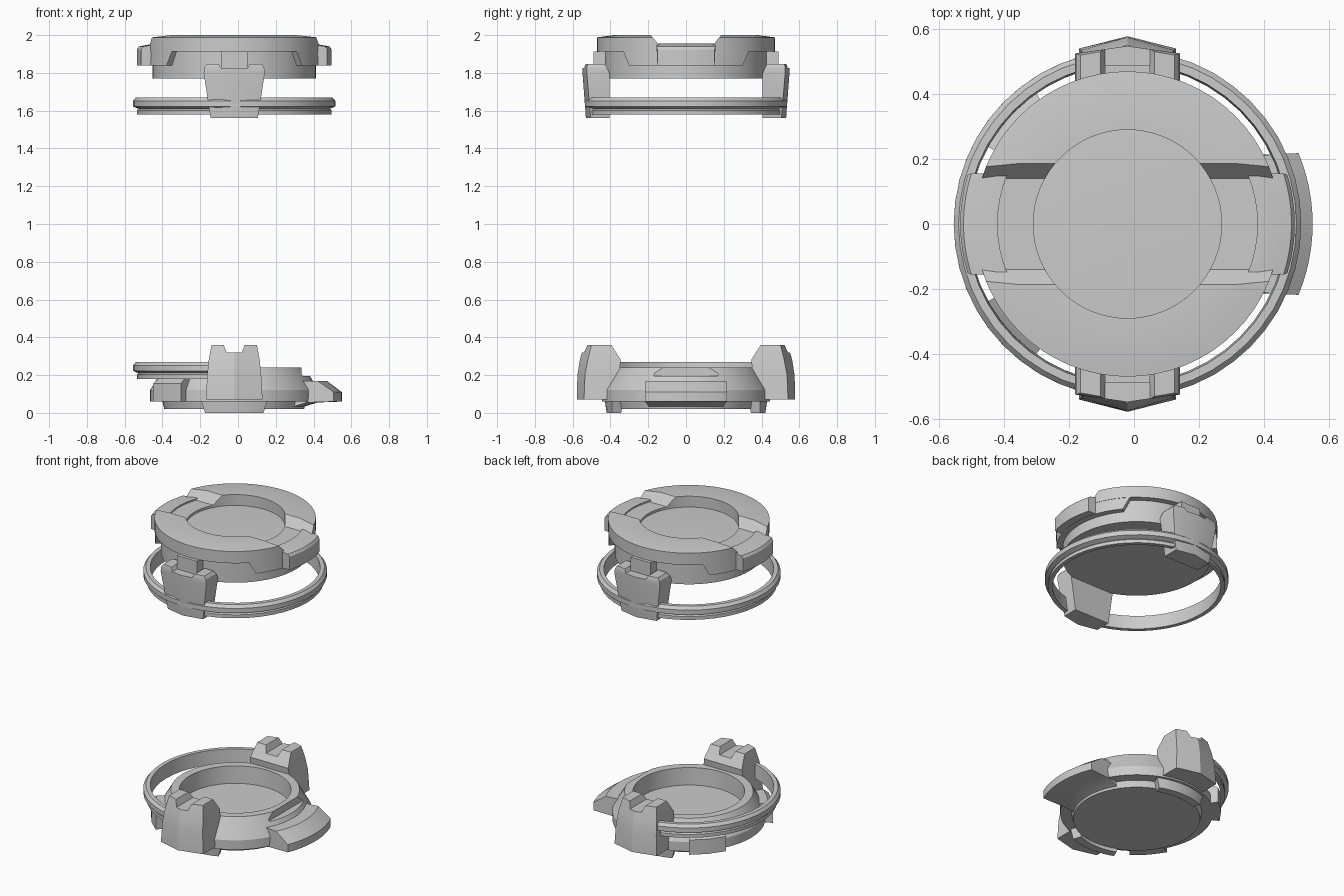
import bpy, bmesh
from math import radians, sin, cos

cube = bpy.data.objects.get("Cube")
if cube:
    bpy.data.objects.remove(cube, do_unlink=True)

AXIS_X = -0.02  # the round parts share this axis

metal = bpy.data.materials.new("plain_grey")
metal.use_nodes = True
metal.diffuse_color = (0.6, 0.6, 0.6, 1)
metal.node_tree.nodes["Principled BSDF"].inputs["Base Color"].default_value = (0.6, 0.6, 0.6, 1)
parts = []


def finish(name, bm):
    bmesh.ops.remove_doubles(bm, verts=bm.verts, dist=1e-5)
    bmesh.ops.recalc_face_normals(bm, faces=bm.faces)
    mesh = bpy.data.meshes.new(name)
    bm.to_mesh(mesh)
    bm.free()
    mesh.materials.append(metal)
    obj = bpy.data.objects.new(name, mesh)
    obj.location.x = AXIS_X
    bpy.context.collection.objects.link(obj)
    parts.append(obj)
    return obj


def skin(name, loops, closed):
    """Join equal vertex loops into a solid; cap the ends if it is not closed."""
    bm = bmesh.new()
    rows = [[bm.verts.new(p) for p in loop] for loop in loops]
    count = len(rows[0])
    pairs = list(zip(rows, rows[1:]))
    if closed:
        pairs.append((rows[-1], rows[0]))
    else:
        bm.faces.new(rows[0])
        bm.faces.new(rows[-1])
    for a, b in pairs:
        for i in range(count):
            j = (i + 1) % count
            bm.faces.new((a[i], a[j], b[j], b[i]))
    return finish(name, bm)


def arc(name, profile, middle=0, half=180, steps=64):
    """Sweep (radius, z, optional angle factor) around the axis."""
    closed = half == 180
    loops = []
    for s in range(steps if closed else steps + 1):
        t = 2 * s / steps - 1
        loop = []
        for r, z, *k in profile:
            a = radians(middle + t * half * (k[0] if k else 1))
            loop.append((r * cos(a), r * sin(a), z))
        loops.append(loop)
    return skin(name, loops, closed)


def column(name, side, levels):
    """Stack plans with a pointed outer face: z, half width, inner, edge, tip."""
    loops = []
    for z, w, inner, edge, tip in levels:
        plan = [(-w, inner), (-w, edge), (0, tip), (w, edge), (w, inner)]
        loops.append([(x, y * side, z) for x, y in plan])
    return skin(name, loops, False)


def block(name, x, y, z):
    plan = [(x[0], y[0]), (x[1], y[0]), (x[1], y[1]), (x[0], y[1])]
    return skin(name, [[(px, py, h) for px, py in plan] for h in z], False)


def cut(target, cutter):
    cutter.hide_render = True
    mod = target.modifiers.new("cut", "BOOLEAN")
    mod.operation = "DIFFERENCE"
    mod.solver = "EXACT"
    mod.object = cutter
    graph = bpy.context.evaluated_depsgraph_get()
    mesh = bpy.data.meshes.new_from_object(target.evaluated_get(graph))
    target.modifiers.clear()
    target.data = mesh
    parts.remove(cutter)
    bpy.data.objects.remove(cutter, do_unlink=True)


def tapered_cutter(low, high, z_low, z_high, reach, along_x):
    loops = []
    for w, z in ((low, z_low), (high, z_high)):
        plan = [(-w, -reach), (w, -reach), (w, reach), (-w, reach)]
        loops.append([(q, p, z) if along_x else (p, q, z) for p, q in plan])
    return skin("cutter", loops, False)


# Grooved hoop section, measured from its lower edge
hoop = [(0.49, 0), (0.515, 0), (0.515, 0.022), (0.507, 0.03), (0.535, 0.042),
        (0.535, 0.072), (0.52, 0.09), (0.495, 0.09)]


def hoop_at(base):
    return [(r, base + z) for r, z in hoop]


# Lower dish with sloping sides and a notched rim
dish = arc("lower_dish", [(0, 0.02), (0.37, 0.02), (0.38, 0.06), (0.445, 0.06),
                          (0.445, 0.12), (0.375, 0.24), (0.325, 0.24),
                          (0.32, 0.13), (0, 0.13)])
cut(dish, block("cutter", (0.355, 0.6), (-0.17, 0.17), (0.195, 0.4)))

# Wedge on the left side of the dish
arc("lower_wedge", [(0.36, 0.03, 1.45), (0.44, 0.055, 1.28), (0.57, 0.06), (0.57, 0.11),
                    (0.49, 0.17, 1.15), (0.36, 0.17, 1.45)], 0, 22.5, 12)

# Bumpers opposite the wedge
for n, angle in (("rear", 138), ("front", 222)):
    arc(n + "_bumper", [(0.39, 0.06), (0.492, 0.06), (0.492, 0.155),
                        (0.46, 0.18), (0.39, 0.18)], angle, 13, 2)

# Hoops: half round below, complete above
arc("lower_half_hoop", hoop_at(0.18), 180, 95, 26)
arc("upper_hoop", hoop_at(1.58), steps=48)

# Upper core and split cover ring
arc("upper_core", [(0, 1.77), (0.432, 1.77), (0.432, 1.92), (0.3, 1.93), (0, 1.93)])
cover = arc("cover_ring", [(0.29, 1.912), (0.47, 1.912), (0.47, 1.988),
                           (0.38, 2.0), (0.29, 2.0)])
cut(cover, tapered_cutter(0.14, 0.195, 1.945, 2.01, 0.8, True))

# Side skirts and lugs of the cover
for n, angle in (("left", 0), ("right", 180)):
    arc(n + "_skirt", [(0.42, 1.838), (0.468, 1.838), (0.468, 1.92, 1.14),
                       (0.42, 1.92, 1.14)], angle, 40, 16)
    arc(n + "_lug", [(0.40, 1.84, 1.25), (0.515, 1.84, 0.95), (0.515, 1.925, 0.95),
                     (0.505, 1.94), (0.425, 1.955, 1.2), (0.40, 1.955, 1.25)], angle, 18, 8)

# Clasps, brackets and feet, front and back
for n, side in (("front", -1), ("back", 1)):
    tower = column(n + "_lower_clasp", side, [
        (0.07, 0.15, 0.37, 0.54, 0.578), (0.2, 0.143, 0.355, 0.535, 0.575),
        (0.28, 0.135, 0.345, 0.52, 0.562), (0.36, 0.12, 0.395, 0.50, 0.54)])
    cut(tower, tapered_cutter(0.04, 0.06, 0.32, 0.37, 0.8, False))
    clasp = column(n + "_upper_clasp", side, [
        (1.56, 0.125, 0.405, 0.505, 0.53), (1.8, 0.162, 0.405, 0.525, 0.548),
        (1.83, 0.158, 0.42, 0.525, 0.548), (1.848, 0.145, 0.43, 0.52, 0.545)])
    cut(clasp, tapered_cutter(0.07, 0.09, 1.825, 1.86, 0.8, False))
    block(n + "_bracket", (-0.07, 0.07), sorted((0.42 * side, 0.49 * side)), (1.79, 1.912))
    arc(n + "_foot", [(0.37, 0, 0.9), (0.42, 0, 0.9), (0.43, 0.065), (0.36, 0.065)],
        90 * side, 24, 10)

# Smooth the round walls and keep the hard edges
bpy.ops.object.select_all(action="DESELECT")
for obj in parts:
    obj.select_set(True)
bpy.context.view_layer.objects.active = parts[0]
bpy.ops.object.shade_smooth_by_angle(angle=radians(25))
